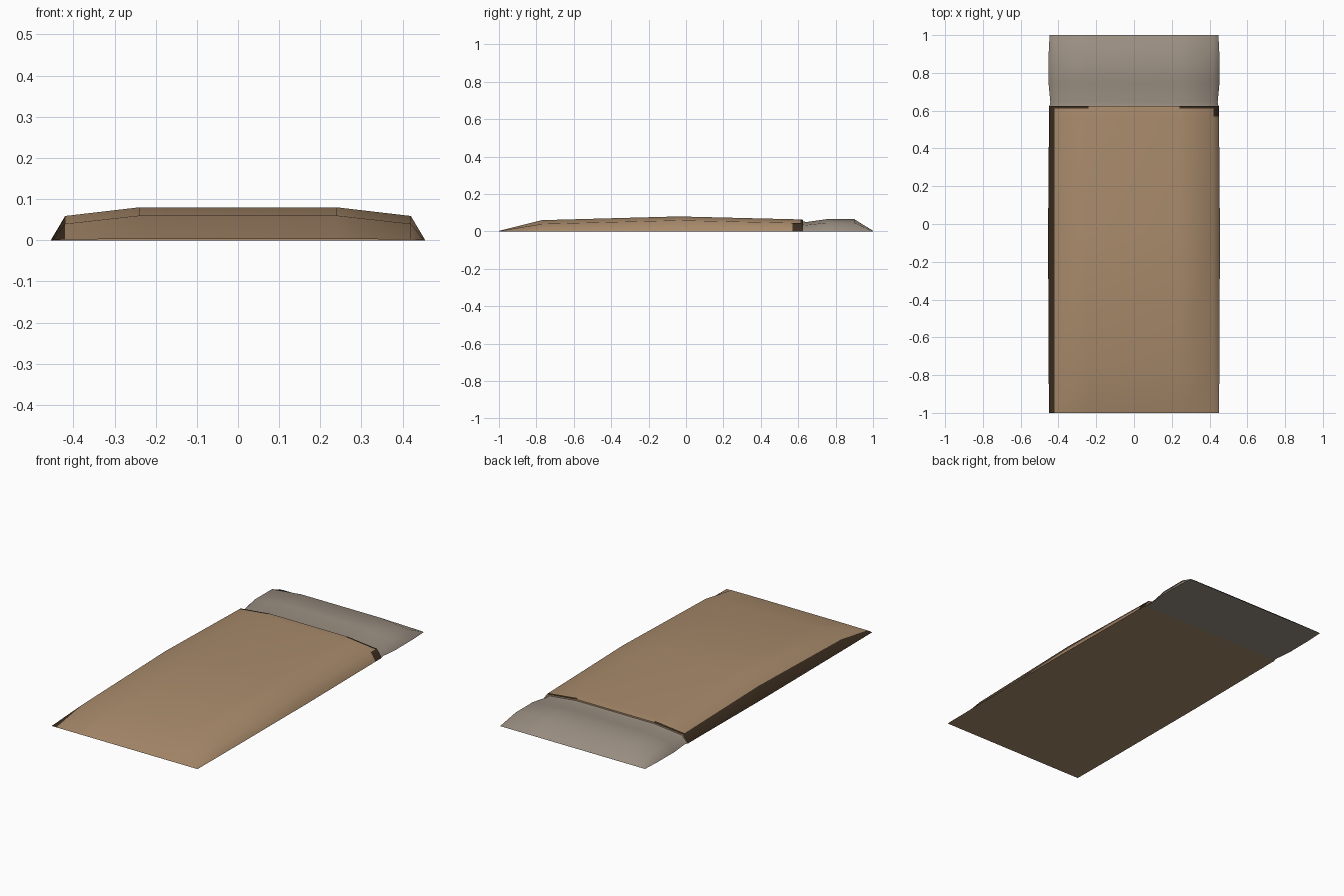
import bpy, bmesh, math

if "Cube" in bpy.data.objects:
    bpy.data.objects.remove(bpy.data.objects["Cube"])


def material(name, rgb):
    m = bpy.data.materials.new(name)
    m.diffuse_color = (*rgb, 1)
    m.use_nodes = True
    m.node_tree.nodes["Principled BSDF"].inputs["Base Color"].default_value = m.diffuse_color
    return m


BROWN = material("tan cloth", (0.40, 0.26, 0.15))
DARK = material("dark brown edge", (0.045, 0.027, 0.014))
GREY = material("grey linen", (0.32, 0.27, 0.22))


def loft(name, stations, mats, rule):
    """Skin low arched sections (y, half width, shoulder x, shoulder z, crown z) along y."""
    bm = bmesh.new()
    rows = []
    for y, w, sx, sz, cz in stations:
        pts = [(-w, 0), (-sx, sz), (-0.24, cz), (0.24, cz), (sx, sz), (w, 0)]
        rows.append([bm.verts.new((x, y, z)) for x, z in pts])
    for i in range(len(rows) - 1):
        a, b = rows[i], rows[i + 1]
        for j in range(6):                      # segment 5 is the underside
            k = (j + 1) % 6
            f = bm.faces.new((a[j], b[j], b[k], a[k]))
            f.material_index = rule(i, j)
    for row in (rows[0], rows[-1]):
        if row[2].co.z > 0.01:                  # close the ends that have height
            bm.faces.new(row)
    bmesh.ops.remove_doubles(bm, verts=bm.verts, dist=1e-5)
    bmesh.ops.recalc_face_normals(bm, faces=bm.faces)
    me = bpy.data.meshes.new(name)
    bm.to_mesh(me)
    bm.free()
    for m in mats:
        me.materials.append(m)
    ob = bpy.data.objects.new(name, me)
    bpy.context.collection.objects.link(ob)
    bpy.context.view_layer.objects.active = ob
    ob.select_set(True)
    bpy.ops.object.shade_smooth_by_angle(angle=math.radians(70))
    ob.select_set(False)
    return ob


# Blanket, dark along its left side, the right rear corner and the turned edge
blanket = [
    (-1.0, 0.45, 0.42, 0.002, 0.003),
    (-0.77, 0.452, 0.42, 0.04, 0.06),
    (-0.04, 0.455, 0.42, 0.059, 0.08),
    (0.57, 0.45, 0.42, 0.045, 0.065),
    (0.612, 0.45, 0.42, 0.044, 0.064),
    (0.625, 0.45, 0.42, 0.043, 0.062),
]


def blanket_colour(i, j):
    left_side = j == 0
    right_corner = j == 4 and i >= 3
    turned_edge = j in (1, 3) and i == 4
    return 1 if left_side or right_corner or turned_edge else 0


loft("blanket", blanket, [BROWN, DARK], blanket_colour)

# Pillow end, pinched where it meets the blanket
pillow = [
    (0.625, 0.447, 0.41, 0.036, 0.054),
    (0.645, 0.443, 0.41, 0.034, 0.05),
    (0.75, 0.453, 0.42, 0.046, 0.065),
    (0.90, 0.452, 0.42, 0.046, 0.065),
    (1.0, 0.447, 0.42, 0.002, 0.003),
]
loft("pillow", pillow, [GREY], lambda i, j: 0)
